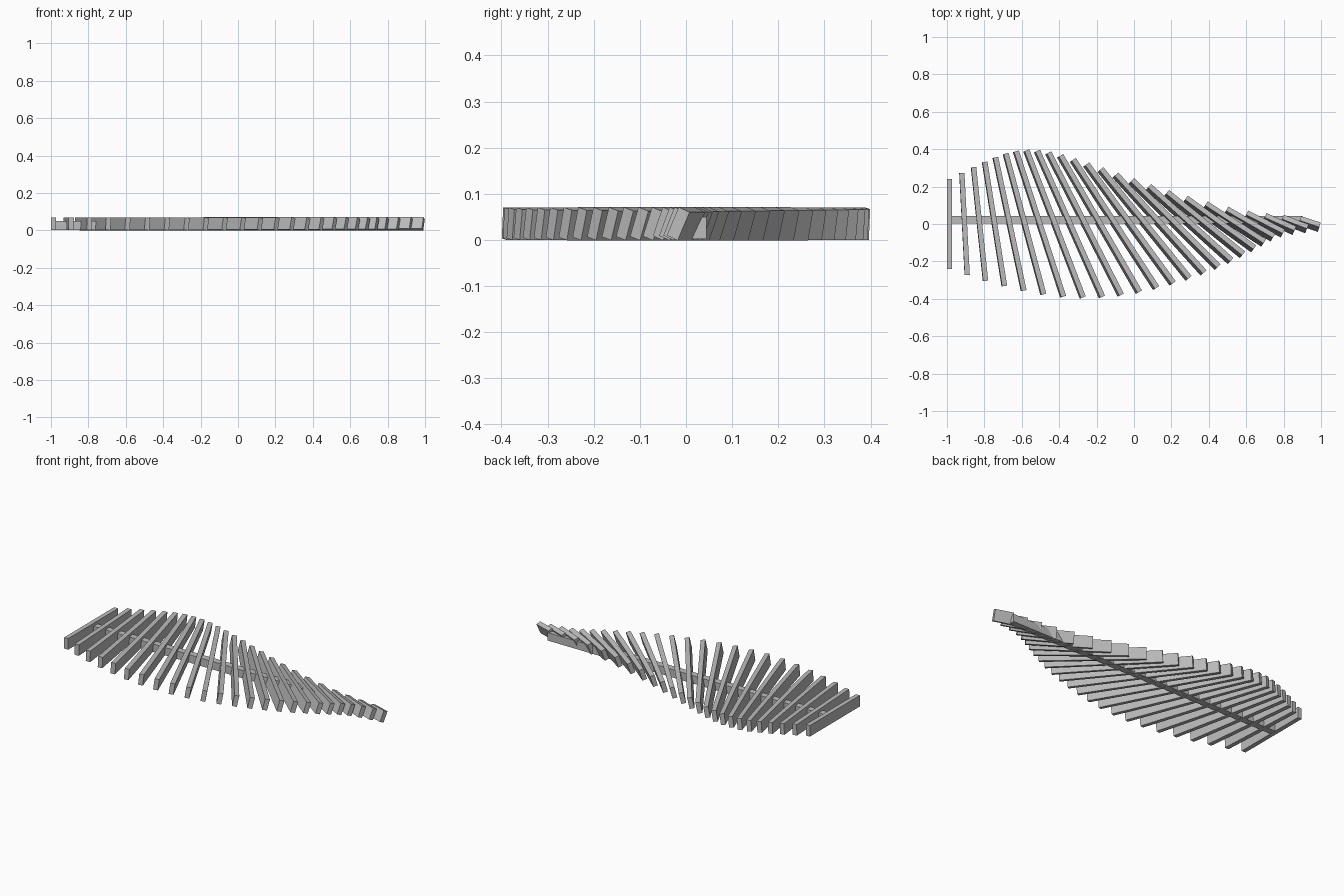
import bpy, math
from mathutils import Matrix, Vector

old = bpy.data.objects.get("Cube")
if old:
    bpy.data.objects.remove(old, do_unlink=True)

# One plain grey for everything
grey = bpy.data.materials.new("plain_grey")
grey.use_nodes = True
colour = (0.5, 0.5, 0.5, 1)
grey.diffuse_color = colour
grey.node_tree.nodes["Principled BSDF"].inputs["Base Color"].default_value = colour


def box(name, size, matrix):
    bpy.ops.mesh.primitive_cube_add(size=1)
    ob = bpy.context.object
    ob.name = name
    ob.data.transform(matrix @ Matrix.Diagonal(Vector((*size, 1))))
    ob.data.materials.append(grey)
    return ob


# Half-length of the slats along the row, one knot every third slat
KNOTS = [0.24, 0.336, 0.409, 0.427, 0.393, 0.326, 0.226, 0.11, 0.055]


def half_length(i):
    k, t = min(i // 3, len(KNOTS) - 2), 0
    t = i / 3 - k
    a, b = KNOTS[k], KNOTS[k + 1]
    before = KNOTS[k - 1] if k > 0 else 2 * a - b
    after = KNOTS[k + 2] if k + 2 < len(KNOTS) else 2 * b - a
    # Catmull-Rom blend
    return 0.5 * (2 * a + (b - before) * t
                  + (2 * before - 5 * a + 4 * b - after) * t ** 2
                  + (3 * a - before - 3 * b + after) * t ** 3)


# Slats: each turns three degrees and rolls one degree more than the last
COUNT, WIDTH, HEIGHT = 25, 0.027, 0.067
for i in range(COUNT):
    turn = Matrix.Rotation(math.radians(3 * i), 4, "Z")
    roll = Matrix.Rotation(math.radians(i), 4, "Y")
    place = Matrix.Translation((-0.9865 + 0.0802 * i, 0, 0.035))
    box(f"slat_{i + 1}", (WIDTH, 2 * half_length(i), HEIGHT), place @ turn @ roll)

# Spine bar tying the slats together
START, END = -0.975, 0.9
box("spine", (END - START, 0.04, 0.048),
    Matrix.Translation(((START + END) / 2, 0.024, 0.026)))
